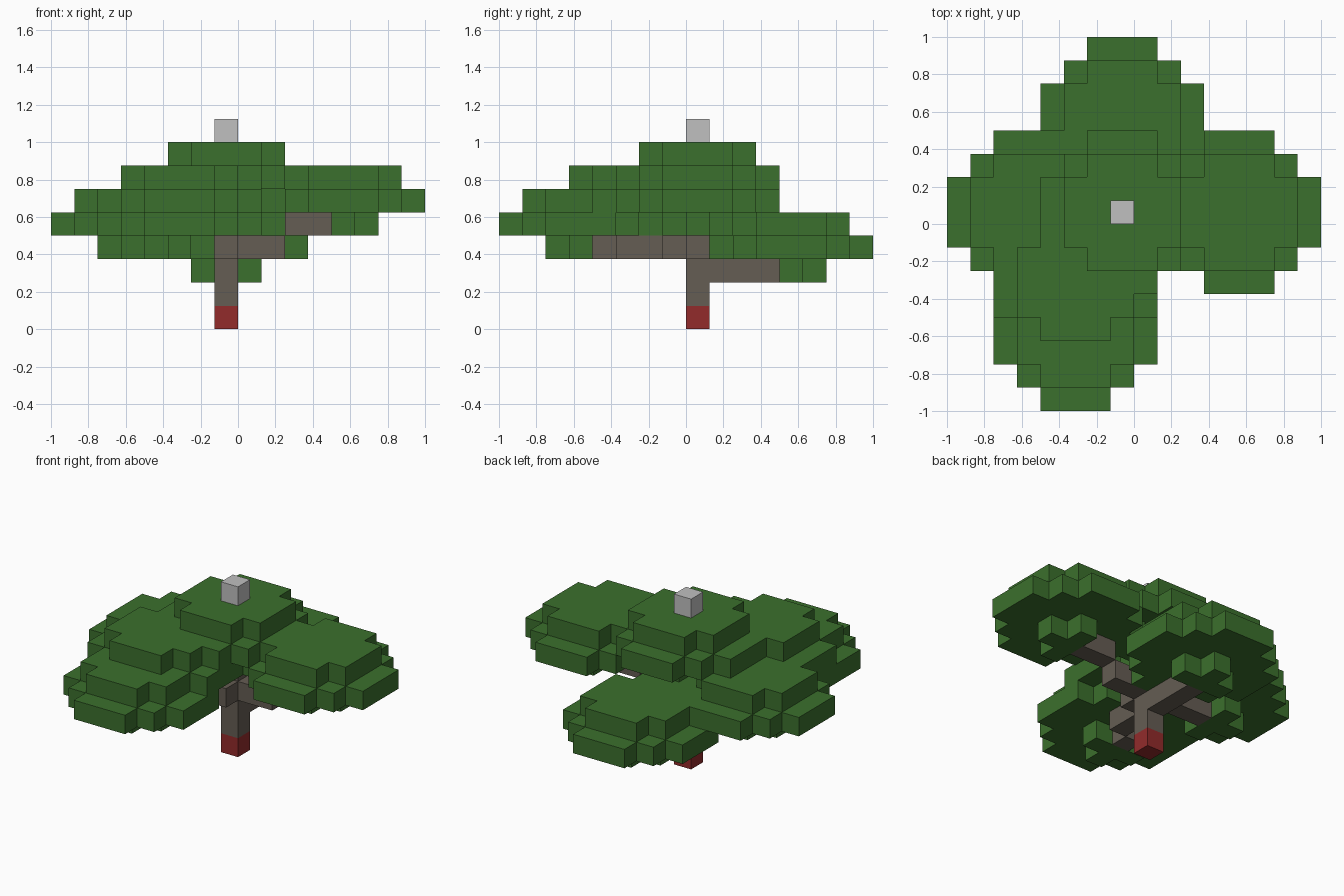
import bpy
import bmesh
from mathutils import Vector

cube = bpy.data.objects.get("Cube")
if cube:
    bpy.data.objects.remove(cube, do_unlink=True)

UNIT = 0.125  # edge length of one block


def material(name, rgb):
    mat = bpy.data.materials.new(name)
    mat.use_nodes = True
    mat.diffuse_color = (*rgb, 1)
    mat.node_tree.nodes["Principled BSDF"].inputs["Base Color"].default_value = (*rgb, 1)
    return mat


leaf = material("leaf green", (0.044, 0.162, 0.026))
bark = material("bark brown", (0.130, 0.109, 0.087))
red = material("base red", (0.287, 0.024, 0.024))
grey = material("tip grey", (0.527, 0.527, 0.527))

owner = {}  # block position -> part name
parts = {}  # part name -> material


def add_part(name, mat, cells):
    parts[name] = mat
    for cell in cells:
        owner.setdefault(cell, name)


def disc(cx, cy, z, limit):
    """Round layer of blocks within a squared radius."""
    span = range(-3, 4)
    return [(cx + dx, cy + dy, z) for dx in span for dy in span
            if dx * dx + dy * dy <= limit]


def leaf_cluster(cx, cy, z):
    """Small cross below, wide layer in the middle, smaller layer on top."""
    return disc(cx, cy, z, 1) + disc(cx, cy, z + 1, 10) + disc(cx, cy, z + 2, 5)


# Trunk with its red foot and grey tip
add_part("trunk_base", red, [(-1, 0, 0)])
add_part("trunk", bark, [(-1, 0, z) for z in range(1, 7)])
add_part("trunk_tip", grey, [(-1, 0, 8)])

# Branches
add_part("back_branch", bark, [(-1, y, 2) for y in range(1, 4)])
add_part("right_branch", bark, [(x, 0, 3) for x in range(-4, -1)])
add_part("left_branch", bark, [(x, 0, 3 if x < 2 else 4) for x in range(4)])
add_part("front_branch", bark, [(round(-1 - 0.4 * s), -s, 3) for s in range(1, 5)])

# Foliage
for name, x, y, z in (("back_foliage", -1, 4, 2),
                      ("right_foliage", -5, 0, 3),
                      ("front_foliage", -3, -5, 3),
                      ("upper_front_foliage", -3, -3, 4),
                      ("left_foliage", 4, 0, 4),
                      ("crown_foliage", -1, 0, 5)):
    add_part(name, leaf, leaf_cluster(x, y, z))


def build(name, mat):
    """Make the outer skin of one part, skipping faces against other blocks."""
    bm = bmesh.new()
    for cell in [c for c, part in owner.items() if part == name]:
        centre = Vector(cell) + Vector((0.5, 0.5, 0.5))
        for axis in range(3):
            for sign in (-1, 1):
                n = Vector((0, 0, 0))
                n[axis] = sign
                if tuple(int(a + b) for a, b in zip(cell, n)) in owner:
                    continue
                u = Vector((0, 0, 0))
                u[(axis + 1) % 3] = 0.5
                v = n.cross(u)
                mid = centre + n / 2
                corners = (mid - u - v, mid + u - v, mid + u + v, mid - u + v)
                bm.faces.new([bm.verts.new(c * UNIT) for c in corners])
    bmesh.ops.remove_doubles(bm, verts=bm.verts, dist=0.001)
    bmesh.ops.dissolve_limit(bm, angle_limit=0.01, verts=bm.verts, edges=bm.edges)
    mesh = bpy.data.meshes.new(name)
    bm.to_mesh(mesh)
    bm.free()
    mesh.materials.append(mat)
    bpy.context.collection.objects.link(bpy.data.objects.new(name, mesh))


for part_name, part_mat in parts.items():
    build(part_name, part_mat)
